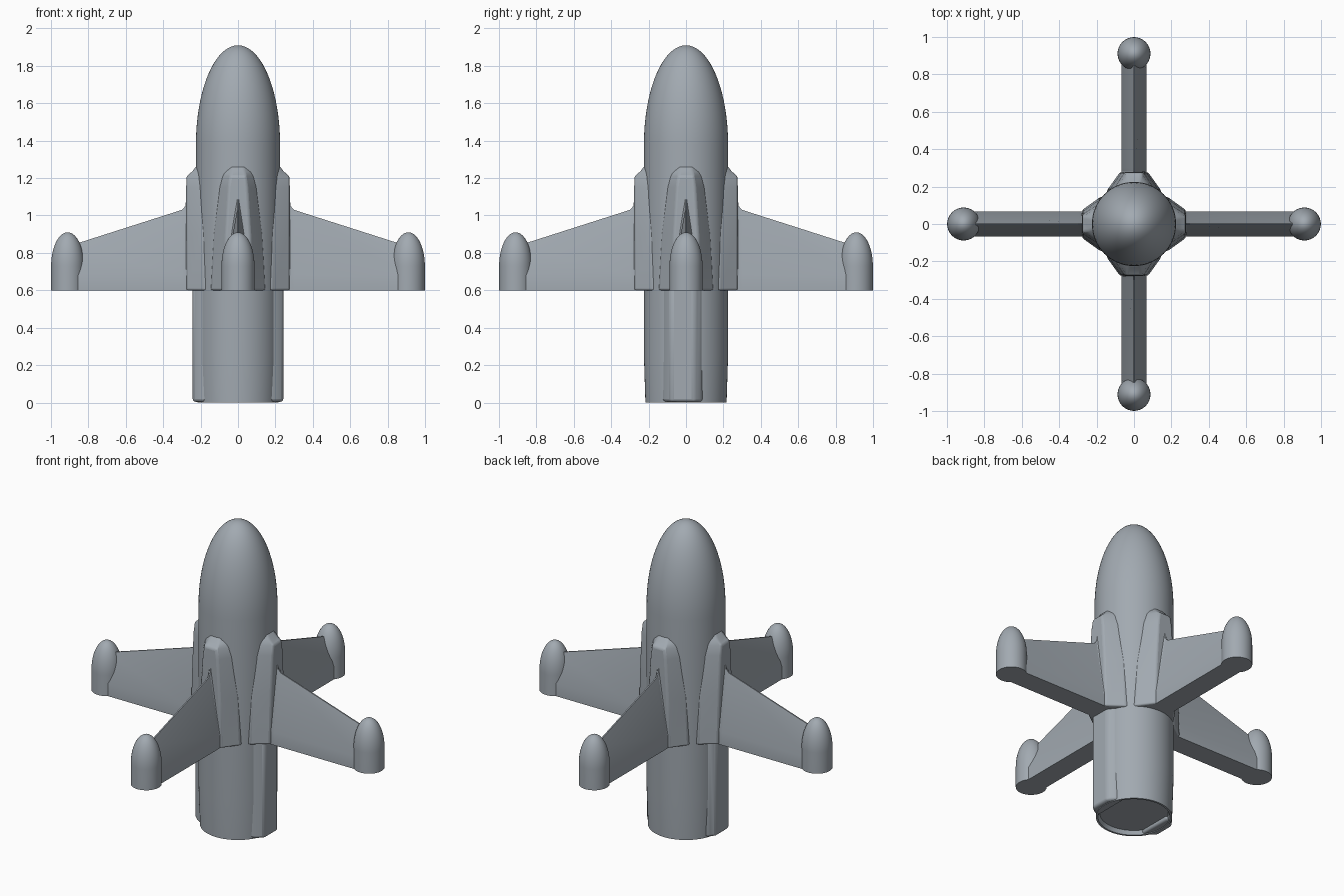
import bpy, bmesh, math
from mathutils import Matrix, Vector

cube = bpy.data.objects.get("Cube")
if cube:
    bpy.data.objects.remove(cube, do_unlink=True)

grey = bpy.data.materials.new("blue_grey_hull")
grey.use_nodes = True
colour = (0.36, 0.40, 0.44, 1)
grey.diffuse_color = colour
grey.node_tree.nodes["Principled BSDF"].inputs["Base Color"].default_value = colour


def finish(name, bm, angle=35, bevel=0):
    bmesh.ops.recalc_face_normals(bm, faces=bm.faces)
    mesh = bpy.data.meshes.new(name)
    bm.to_mesh(mesh)
    bm.free()
    mesh.materials.append(grey)
    ob = bpy.data.objects.new(name, mesh)
    bpy.context.collection.objects.link(ob)
    if bevel:
        mod = ob.modifiers.new("soft_edges", 'BEVEL')
        mod.width, mod.segments = bevel, 3
        mod.limit_method, mod.angle_limit = 'ANGLE', math.radians(25)
    bpy.ops.object.select_all(action='DESELECT')
    ob.select_set(True)
    bpy.context.view_layer.objects.active = ob
    bpy.ops.object.shade_smooth_by_angle(angle=math.radians(angle))
    return ob


def loft(name, sections, turn=0, **kw):
    """Join equal-length closed sections and cap both ends."""
    bm = bmesh.new()
    rot = Matrix.Rotation(turn, 3, 'Z')
    rings = [[bm.verts.new(rot @ Vector(p)) for p in s] for s in sections]
    for a, b in zip(rings, rings[1:]):
        for i in range(len(a)):
            j = (i + 1) % len(a)
            bm.faces.new((a[i], a[j], b[j], b[i]))
    bm.faces.new(rings[0])
    bm.faces.new(rings[-1])
    return finish(name, bm, **kw)


def lathe(name, profile, centre=(0, 0), steps=64):
    """Spin a (radius, z) profile about a vertical axis."""
    bm = bmesh.new()
    verts = [bm.verts.new((r, 0, z)) for r, z in profile]
    edges = [bm.edges.new(pair) for pair in zip(verts, verts[1:])]
    bmesh.ops.spin(bm, geom=verts + edges, cent=(0, 0, 0), axis=(0, 0, 1),
                   angle=math.tau, steps=steps)
    bmesh.ops.remove_doubles(bm, verts=bm.verts, dist=0.0002)
    bmesh.ops.translate(bm, verts=bm.verts, vec=(*centre, 0))
    return finish(name, bm)


def dome(radius, base, top, power=1.0, n=20):
    """Elliptical nose profile ending on the axis."""
    return [(radius * math.cos(i / n * math.pi / 2) ** power,
             base + (top - base) * math.sin(i / n * math.pi / 2))
            for i in range(n)] + [(0, top)]


# Hull with recessed tail
lathe("hull", [(0, 0.025), (0.195, 0.025), (0.205, 0), (0.217, 0),
               (0.225, 0.25)] + dome(0.225, 1.38, 1.91))


def fairing_section(z, out, half, root, root_half):
    return [(0.1, -root_half, z), (root, -root_half, z), (out, -half, z),
            (out, half, z), (root, root_half, z), (0.1, root_half, z)]


def fin_section(r, top, inset=0):
    return [(r, -0.068, 0.6), (r, 0.068, 0.6), (r, 0.068, 0.68),
            (r, 0.004, top), (r, -0.004, top), (r, -0.068, 0.68)]


# Four fins with root fairings and tip pods
for i, side in enumerate(("left", "back", "right", "front")):
    turn = i * math.pi / 2
    loft(side + "_fairing", [
        fairing_section(0.6, 0.277, 0.075, 0.18, 0.145),
        fairing_section(0.9, 0.277, 0.065, 0.185, 0.13),
        fairing_section(1.15, 0.277, 0.05, 0.2, 0.1),
        fairing_section(1.21, 0.275, 0.04, 0.205, 0.085),
        fairing_section(1.235, 0.245, 0.035, 0.205, 0.075),
        fairing_section(1.265, 0.222, 0.025, 0.205, 0.05)],
        turn=turn, bevel=0.01)
    loft(side + "_fin", [fin_section(0.2, 1.1), fin_section(0.275, 1.1),
                         fin_section(0.282, 1.05), fin_section(0.3, 1.03),
                         fin_section(0.91, 0.835)], turn=turn, angle=20)
    lathe(side + "_pod", [(0, 0.6), (0.088, 0.6)] + dome(0.088, 0.73, 0.91),
          (0.911 * math.cos(turn), 0.911 * math.sin(turn)), 40)

# Rounded rails along the lower hull
for name, s in (("left_rail", 1), ("right_rail", -1)):
    loft(name, [[(s * 0.16, -0.13, z), (s * 0.2, -0.115, z), (s * 0.242, -0.08, z),
                 (s * 0.242, 0.045, z), (s * 0.21, 0.085, z), (s * 0.16, 0.1, z)]
                for z in (0.004, 0.62)], bevel=0.015)
